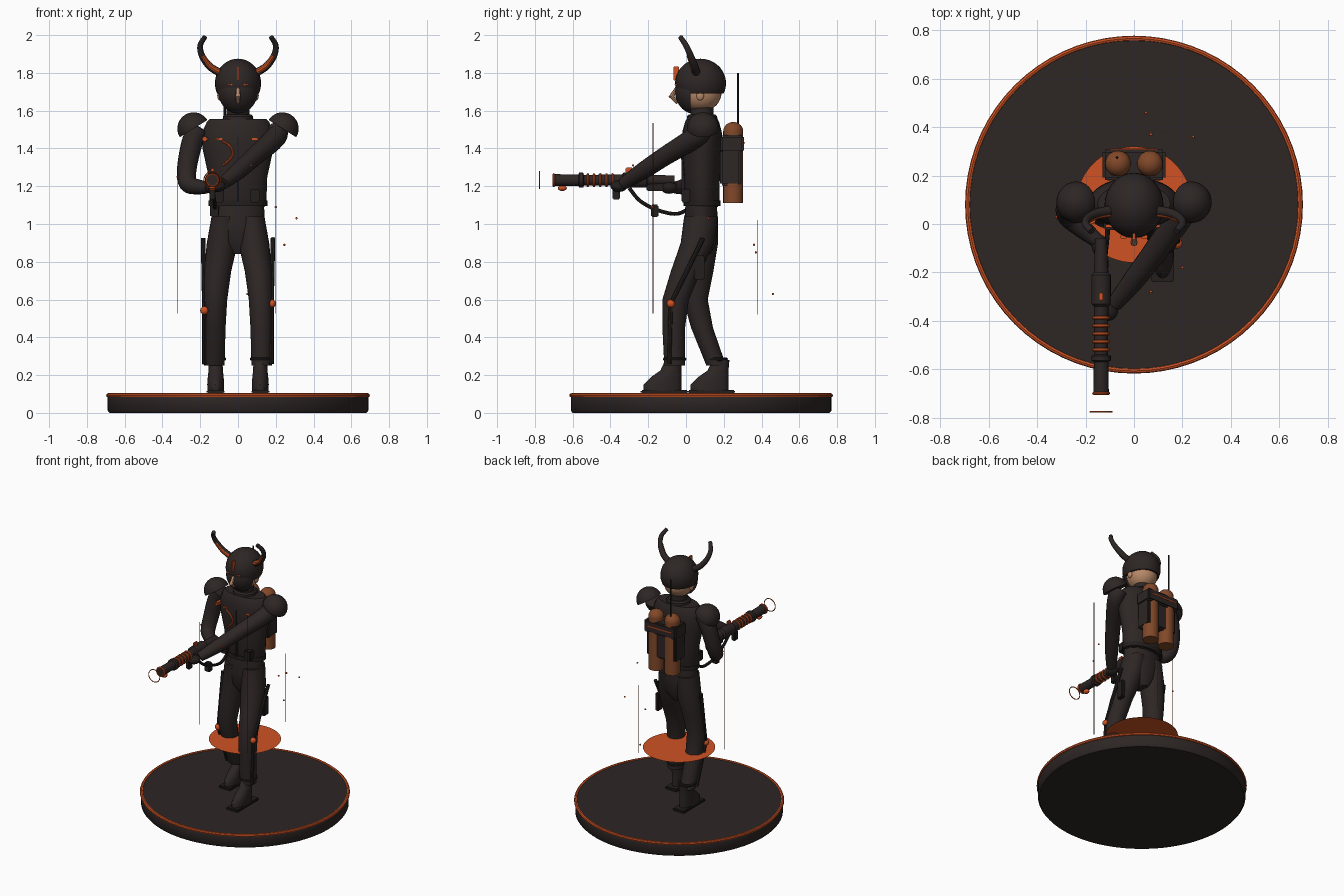
import bpy, bmesh, math
from mathutils import Vector, Matrix

cube = bpy.data.objects.get("Cube")
if cube:
    bpy.data.objects.remove(cube, do_unlink=True)


def material(name, *rgb):
    m = bpy.data.materials.new(name)
    m.use_nodes = True
    m.diffuse_color = (*rgb, 1)
    m.node_tree.nodes["Principled BSDF"].inputs["Base Color"].default_value = (*rgb, 1)
    return m


DARK = material("charcoal", 0.026, 0.019, 0.018)
BLACK = material("gunmetal", 0.017, 0.013, 0.013)
ORANGE = material("ember orange", 0.62, 0.085, 0.017)
BROWN = material("copper brown", 0.22, 0.065, 0.022)
SKIN = material("skin", 0.48, 0.25, 0.14)
made = []


def finish(name, bm, mat):
    bmesh.ops.recalc_face_normals(bm, faces=bm.faces)
    mesh = bpy.data.meshes.new(name)
    bm.to_mesh(mesh)
    bm.free()
    mesh.materials.append(mat)
    obj = bpy.data.objects.new(name, mesh)
    bpy.context.collection.objects.link(obj)
    made.append(obj)
    return obj


def skin_rings(name, rings, mat):
    bm = bmesh.new()
    loops = [[bm.verts.new(p) for p in ring] for ring in rings]
    n = len(loops[0])
    for a, b in zip(loops, loops[1:]):
        for i in range(n):
            j = (i + 1) % n
            bm.faces.new((a[i], a[j], b[j], b[i]))
    bm.faces.new(loops[0])
    bm.faces.new(loops[-1])
    return finish(name, bm, mat)


def spline(points, steps=5):
    pts = [Vector(p) for p in points]
    out = []
    for i in range(len(pts) - 1):
        p, q = pts[i], pts[i + 1]
        before, after = pts[max(i - 1, 0)], pts[min(i + 2, len(pts) - 1)]
        for s in range(steps):
            t = s / steps
            out.append(p + ((q - before) * t + (2 * before - 5 * p + 4 * q - after) * t * t
                            + (3 * p - before - 3 * q + after) * t ** 3) / 2)
    return out + [pts[-1]]


def circle(n):
    return [(math.cos(math.tau * i / n), math.sin(math.tau * i / n)) for i in range(n)]


def tube(name, points, mat, sides=16, smooth=False):
    """Round limb through (x, y, z, radius) points."""
    pts = spline(points) if smooth else [Vector(p) for p in points]
    rings = []
    for i, p in enumerate(pts):
        t = (pts[min(i + 1, len(pts) - 1)] - pts[max(i - 1, 0)]).to_3d().normalized()
        u = t.cross(Vector((1, 0, 0)) if abs(t.x) < 0.9 else Vector((0, 1, 0))).normalized()
        v = t.cross(u)
        rings.append([p.to_3d() + (u * c + v * s) * p.w for c, s in circle(sides)])
    return skin_rings(name, rings, mat)


def loft(name, rows, mat, sides=28):
    """Stacked level ellipses given as (x, y, z, radius x, radius y)."""
    return skin_rings(name, [[(x + rx * c, y + ry * s, z) for c, s in circle(sides)]
                             for x, y, z, rx, ry in rows], mat)


def ball(name, loc, size, mat, cut=None, at=None):
    """Ellipsoid, optionally keeping only the side the cut normal points to."""
    size = size if isinstance(size, tuple) else (size,) * 3
    bm = bmesh.new()
    bmesh.ops.create_uvsphere(bm, u_segments=28, v_segments=18, radius=1,
                              matrix=Matrix.Translation(loc) @ Matrix.Diagonal((*size, 1)))
    if cut:
        cut_geom = bmesh.ops.bisect_plane(bm, geom=bm.verts[:] + bm.edges[:] + bm.faces[:],
                                          plane_co=at or loc, plane_no=cut, clear_inner=True)
        bmesh.ops.edgeloop_fill(bm, edges=[e for e in cut_geom["geom_cut"]
                                           if isinstance(e, bmesh.types.BMEdge)])
    return finish(name, bm, mat)


def box(name, loc, size, mat, bevel=0.006):
    bm = bmesh.new()
    bmesh.ops.create_cube(bm, size=1, matrix=Matrix.Translation(loc) @ Matrix.Diagonal((*size, 1)))
    bmesh.ops.bevel(bm, geom=bm.edges[:], offset=bevel, segments=2, affect='EDGES')
    return finish(name, bm, mat)


def ring(name, loc, major, minor, mat, upright=False):
    bpy.ops.mesh.primitive_torus_add(location=loc, major_radius=major, minor_radius=minor,
                                     major_segments=72 if major > 0.3 else 28, minor_segments=8,
                                     rotation=(math.pi / 2 if upright else 0, 0, 0))
    obj = bpy.context.object
    obj.name = name
    obj.data.materials.append(mat)
    made.append(obj)


# Display base, glowing rim and floating disc
MID = 0.08
loft("base", [(0, MID, z, r, r) for z, r in ((0, 0.68), (0.012, 0.69), (0.085, 0.69), (0.098, 0.685))], DARK, 96)
ring("base_rim", (0, MID, 0.093), 0.687, 0.011, ORANGE)
bm = bmesh.new()
bmesh.ops.create_circle(bm, cap_ends=True, segments=64, radius=0.24, matrix=Matrix.Translation((0, MID, 0.48)))
finish("glow_disc", bm, ORANGE)

# Torso, pelvis and collar
loft("torso", [(0, 0.085, *row) for row in (
    (1.09, 0.14, 0.083), (1.11, 0.15, 0.092), (1.25, 0.155, 0.094), (1.4, 0.188, 0.108),
    (1.49, 0.188, 0.104), (1.54, 0.165, 0.09), (1.555, 0.15, 0.082))], DARK)
loft("pelvis", [(0, 0.08, *row) for row in (
    (0.84, 0.03, 0.05), (0.9, 0.12, 0.08), (1.0, 0.142, 0.09), (1.1, 0.138, 0.083))], DARK)
loft("collar", [(0, 0.085, z, r, r) for z, r in ((1.5, 0.085), (1.57, 0.08), (1.58, 0.07))], DARK)
loft("belt", [(0, 0.085, z, 0.155, 0.097) for z in (1.095, 1.125)], BLACK)
box("chest_seam", (0, -0.014, 1.29), (0.008, 0.02, 0.34), BLACK, 0.002)
tube("chest_hose", [(-0.085, -0.015, 1.44, 0.006), (-0.04, -0.025, 1.41, 0.006),
                    (-0.03, -0.022, 1.36, 0.006), (-0.08, -0.012, 1.31, 0.006)], ORANGE, 8, True)
for x in (-0.1, 0.09):
    box("belt_pouch", (x, 0.0, 1.15), (0.05, 0.05, 0.07), BLACK)
    box("chest_buckle", (x, -0.008, 1.45), (0.035, 0.012, 0.01), ORANGE, 0.002)

# Head, helmet and horns
ball("head", (0, 0.08, 1.695), (0.1, 0.108, 0.1), SKIN)
tube("neck", [(0, 0.085, 1.55, 0.06), (0, 0.085, 1.64, 0.06)], DARK)
ball("helmet", (0, 0.077, 1.745), (0.122, 0.135, 0.13), DARK, (0, 0, 1), (0, 0, 1.69))
ball("face_guard", (0, 0.05, 1.7), (0.108, 0.108, 0.118), DARK, (0, -1, 0), (0, 0.025, 0))
tube("nose", [(0, -0.05, 1.72, 0.008), (0, -0.077, 1.675, 0.015), (0, -0.045, 1.64, 0.008)], SKIN, 8)
box("crest", (0, -0.052, 1.797), (0.012, 0.03, 0.075), ORANGE, 0.003)
for side in (-1, 1):
    box("eye_slit", (side * 0.042, -0.053, 1.737), (0.026, 0.014, 0.007), ORANGE, 0.002)
    ball("ear", (side * 0.098, 0.075, 1.68), (0.012, 0.02, 0.026), SKIN)
    path = [(side * x, y, z, r) for x, y, z, r in (
        (0.095, 0.055, 1.8, 0.022), (0.15, 0.045, 1.835, 0.02), (0.19, 0.025, 1.89, 0.017),
        (0.2, 0.0, 1.945, 0.015), (0.175, -0.03, 1.99, 0.013))]
    tube("horn", path, DARK, 12, True)
    tube("horn_glow", [(x * 0.99, y - 0.012, z + 0.002, r * 0.6) for x, y, z, r in path[:3]], ORANGE, 8, True)
    # Domed shoulder guards
    ball("shoulder_guard", (side * 0.235, 0.09, 1.505), 0.086, DARK, (side * 0.53, 0, 0.85))
    box("shoulder_clip", (side * 0.175, 0.03, 1.45), (0.03, 0.06, 0.025), ORANGE)

# Arms and hands
tube("right_arm", [(-0.2, 0.09, 1.51, 0.055), (-0.24, 0.09, 1.44, 0.056), (-0.27, 0.07, 1.3, 0.052),
                   (-0.265, 0.03, 1.215, 0.048), (-0.2, -0.03, 1.195, 0.038), (-0.15, -0.07, 1.195, 0.03)],
     DARK, smooth=True)
tube("left_arm", [(0.2, 0.09, 1.51, 0.055), (0.2, 0.05, 1.46, 0.057), (0.09, -0.11, 1.36, 0.05),
                  (0.0, -0.23, 1.28, 0.045), (-0.08, -0.33, 1.215, 0.033)], DARK, smooth=True)
ball("right_hand", (-0.14, -0.09, 1.195), (0.035, 0.045, 0.035), BLACK)
ball("left_hand", (-0.105, -0.355, 1.2), (0.04, 0.045, 0.03), BLACK)

# Legs: rows are height, x, y, radius x, radius y
legs = {
    "left": (1, -0.125, ((1.04, 0.07, 0.08, 0.07, 0.09), (0.9, 0.083, 0.06, 0.082, 0.088),
             (0.75, 0.108, 0.0, 0.072, 0.08), (0.6, 0.12, -0.055, 0.063, 0.07),
             (0.45, 0.124, -0.065, 0.058, 0.06), (0.25, 0.125, -0.06, 0.054, 0.055))),
    "right": (-1, 0.125, ((1.04, 0.07, 0.08, 0.07, 0.09), (0.9, 0.083, 0.085, 0.082, 0.085),
              (0.75, 0.108, 0.07, 0.072, 0.075), (0.6, 0.12, 0.05, 0.063, 0.065),
              (0.45, 0.124, 0.085, 0.058, 0.058), (0.25, 0.125, 0.16, 0.054, 0.052)))}
for name, (side, foot, rows) in legs.items():
    smooth_rows = [tuple(v) for v in (a.lerp(b, t) for a, b in zip(map(Vector, [r[:4] for r in rows]),
                   map(Vector, [r[:4] for r in rows[1:]])) for t in (0,))]
    loft(name + "_leg", [(side * x, y, z, rx, ry) for z, x, y, rx, ry in rows], DARK)
    ankle = rows[-1][2]
    ring(name + "_cuff", (side * 0.125, ankle, 0.285), 0.053, 0.009, BLACK)
    loft(name + "_boot", [(side * 0.118, foot + y, z, rx, ry) for y, z, rx, ry in (
        (0.0, 0.115, 0.043, 0.1), (0.0, 0.15, 0.045, 0.1), (0.02, 0.19, 0.042, 0.08),
        (0.045, 0.225, 0.038, 0.055), (0.06, 0.28, 0.036, 0.045))], DARK)
    box(name + "_foot_plate", (side * 0.118, foot + 0.01, 0.111), (0.095, 0.25, 0.02), BLACK)
    # Outer leg brace with glowing knee joint
    knee = (side * 0.178, rows[3][2] - 0.025, 0.56 + side * 0.018)
    ball(name + "_knee_joint", knee, 0.022, ORANGE)
    tube(name + "_thigh_brace", [(side * 0.185, 0.09, 0.925, 0.012), (*knee, 0.012)], BLACK, 8)
    tube(name + "_shin_brace", [(*knee, 0.012), (side * 0.178, ankle - 0.03, 0.26, 0.012)], BLACK, 8)
box("thigh_holster", (0.17, 0.07, 0.77), (0.03, 0.055, 0.13), BLACK)

# Back pack with twin tanks and antenna
box("pack_frame", (0, 0.235, 1.3), (0.24, 0.11, 0.19), DARK, 0.01)
box("pack_lid", (0, 0.245, 1.425), (0.26, 0.125, 0.09), DARK, 0.01)
box("pack_light", (0, 0.308, 1.43), (0.2, 0.008, 0.009), ORANGE, 0.002)
for x in (-0.066, 0.066):
    tube("tank", [(x, 0.25, 1.11, 0.053), (x, 0.25, 1.49, 0.053)], BROWN, 24)
    ball("tank_dome", (x, 0.25, 1.49), (0.053, 0.053, 0.05), BROWN)
tube("antenna", [(-0.07, 0.275, 1.45, 0.006), (-0.07, 0.275, 1.8, 0.005)], BLACK, 8)

# Long gun held at the hip
GX, GZ = -0.136, 1.232
tube("gun", [(GX, y, GZ, r) for y, r in (
    (-0.705, 0.032), (-0.57, 0.03), (-0.565, 0.04), (-0.545, 0.04), (-0.54, 0.028), (-0.34, 0.03),
    (-0.33, 0.04), (-0.21, 0.04), (-0.2, 0.03), (-0.06, 0.024))], DARK, 20)
for y in (-0.52, -0.487, -0.454, -0.421, -0.388):
    ring("heat_ring", (GX, y, GZ), 0.03, 0.007, ORANGE, True)
ring("muzzle_rim", (GX, -0.7, GZ), 0.031, 0.006, ORANGE, True)
ring("aiming_halo", (GX, -0.776, GZ), 0.045, 0.003, ORANGE, True)
ball("igniter", (GX, -0.655, 1.19), (0.018, 0.024, 0.015), ORANGE)
box("gun_sight", (GX, -0.3, 1.285), (0.016, 0.04, 0.03), ORANGE)
box("gun_stock", (GX, -0.14, 1.21), (0.04, 0.14, 0.07), BLACK)
box("fore_grip", (GX, -0.37, 1.165), (0.03, 0.04, 0.07), BLACK)
box("hose_valve", (-0.125, -0.165, 1.07), (0.045, 0.04, 0.065), BLACK)
tube("fuel_hose", [(GX, -0.3, 1.19, 0.01), (-0.125, -0.24, 1.12, 0.01), (-0.12, -0.14, 1.07, 0.01),
                   (-0.11, -0.04, 1.055, 0.01), (-0.11, 0.04, 1.1, 0.01)], BLACK, 8, True)

# Thin light streaks and drifting embers
for x, y, low, high in ((0.2, -0.175, 0.525, 1.535), (-0.32, 0.014, 0.525, 1.275), (0.116, 0.38, 0.52, 1.02)):
    tube("light_streak", [(x, y, low, 0.0018), (x, y, high, 0.0018)], BROWN, 6)
for spot in ((0.31, 0.12, 1.03), (0.245, 0.36, 0.89), (0.05, 0.46, 0.63), (0.07, 0.37, 0.85),
             (0.2, -0.18, 1.09), (-0.32, 0.03, 1.25), (0.07, -0.28, 1.31)):
    ball("ember", spot, 0.006, ORANGE)

bpy.ops.object.select_all(action='DESELECT')
for obj in made:
    obj.select_set(True)
bpy.context.view_layer.objects.active = made[0]
bpy.ops.object.shade_smooth_by_angle(angle=math.radians(40))
